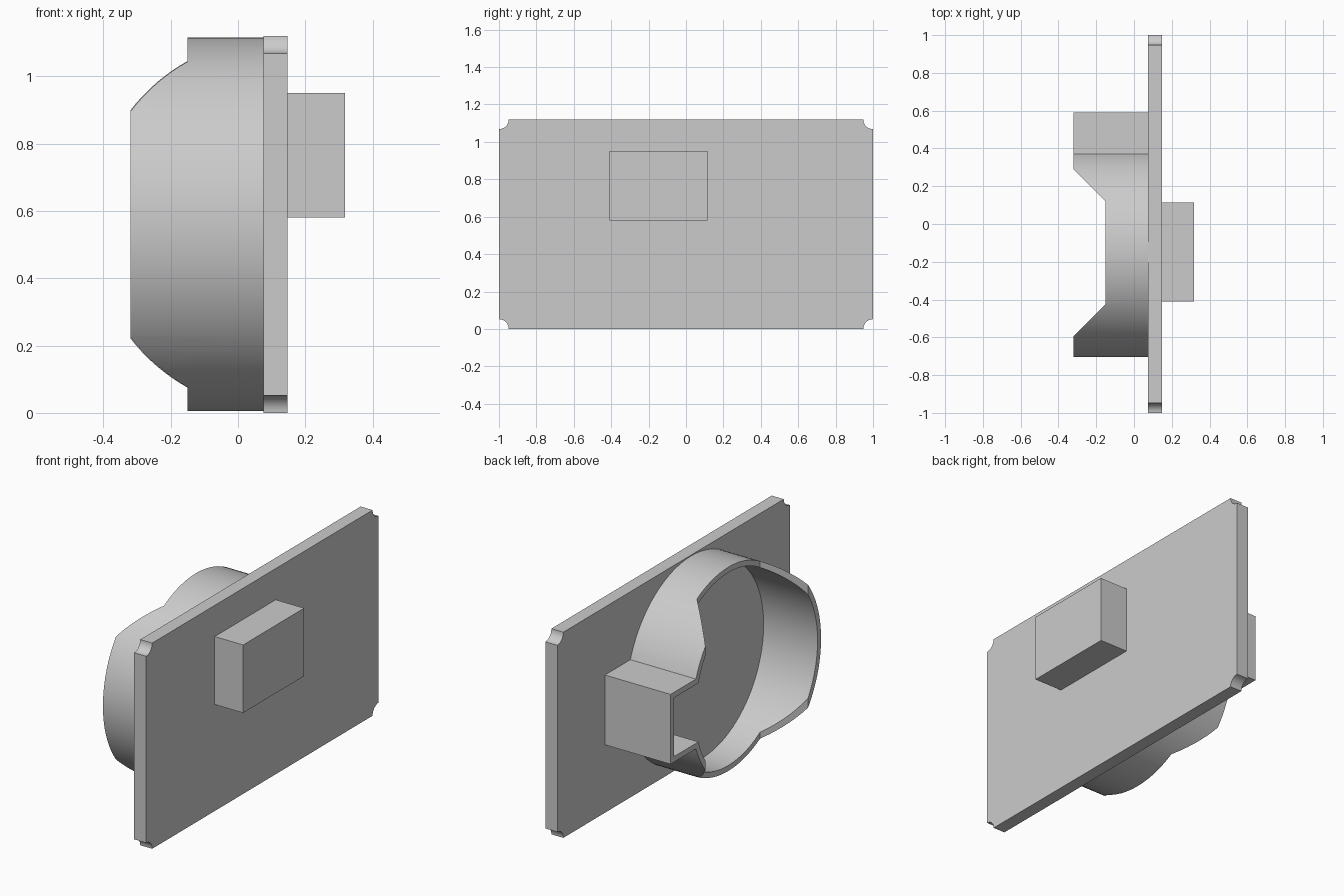
import bpy, bmesh
from math import sin, cos, asin, pi, radians
from mathutils import Vector

if "Cube" in bpy.data.objects:
    bpy.data.objects.remove(bpy.data.objects["Cube"], do_unlink=True)

grey = bpy.data.materials.new("plain grey")
grey.use_nodes = True
grey.diffuse_color = (0.6, 0.6, 0.6, 1)
grey.node_tree.nodes["Principled BSDF"].inputs["Base Color"].default_value = (0.6, 0.6, 0.6, 1)

MID_Z = 0.56
RING_Y = -0.15


def prism(name, points, sweep):
    """Extrude a closed outline of 3D points along a vector."""
    bm = bmesh.new()
    face = bm.faces.new([bm.verts.new(p) for p in points])
    new = bmesh.ops.extrude_face_region(bm, geom=[face])["geom"]
    bmesh.ops.translate(bm, vec=Vector(sweep),
                        verts=[g for g in new if isinstance(g, bmesh.types.BMVert)])
    bmesh.ops.recalc_face_normals(bm, faces=bm.faces)
    mesh = bpy.data.meshes.new(name)
    bm.to_mesh(mesh)
    bm.free()
    mesh.materials.append(grey)
    obj = bpy.data.objects.new(name, mesh)
    bpy.context.collection.objects.link(obj)
    return obj


def side_prism(name, outline, x0, x1):
    return prism(name, [(x0, y, z) for y, z in outline], (x1 - x0, 0, 0))


def cut(obj, cutter):
    mod = obj.modifiers.new("cut", "BOOLEAN")
    mod.operation = "DIFFERENCE"
    mod.solver = "EXACT"
    mod.object = cutter
    bpy.context.view_layer.objects.active = obj
    bpy.ops.object.modifier_apply(modifier=mod.name)
    bpy.data.objects.remove(cutter, do_unlink=True)


def smooth(obj):
    bpy.ops.object.select_all(action="DESELECT")
    obj.select_set(True)
    bpy.context.view_layer.objects.active = obj
    bpy.ops.object.shade_smooth_by_angle(angle=radians(30))


# Upright plate with scooped corners
scoop, steps = 0.052, 10
outline = []
for i, (sy, sz) in enumerate([(1, 1), (-1, 1), (-1, -1), (1, -1)]):
    start = pi * 1.5 + i * pi / 2
    for k in range(steps + 1):
        a = start - k / steps * pi / 2
        outline.append((sy + scoop * cos(a), MID_Z + sz * MID_Z + scoop * sin(a)))
smooth(side_prism("mounting_plate", outline, 0.075, 0.147))


# Round housing with a square side channel, as one outline
def keyhole(radius, half, end):
    a0 = asin(half / radius)
    n = 96
    pts = [(end, MID_Z - half), (end, MID_Z + half)]
    for k in range(n + 1):
        a = a0 + (2 * pi - 2 * a0) * k / n
        pts.append((RING_Y + radius * cos(a), MID_Z + radius * sin(a)))
    return pts


housing = side_prism("round_housing", keyhole(0.555, 0.19, 0.59), -0.32, 0.075)
cut(housing, side_prism("pocket_cutter", keyhole(0.525, 0.16, 0.56), -0.5, 0.005))

# Lowered middle of the rim with sloped ends
dip = [(-0.15, 0.12), (-0.15, -0.423), (-0.5, -0.773), (-0.5, 0.47)]
cut(housing, prism("rim_cutter", [(x, y, -0.5) for x, y in dip], (0, 0, 2.5)))
smooth(housing)

# Block on the other face of the plate
side_prism("side_block", [(-0.41, 0.58), (0.115, 0.58), (0.115, 0.95), (-0.41, 0.95)], 0.147, 0.318)
